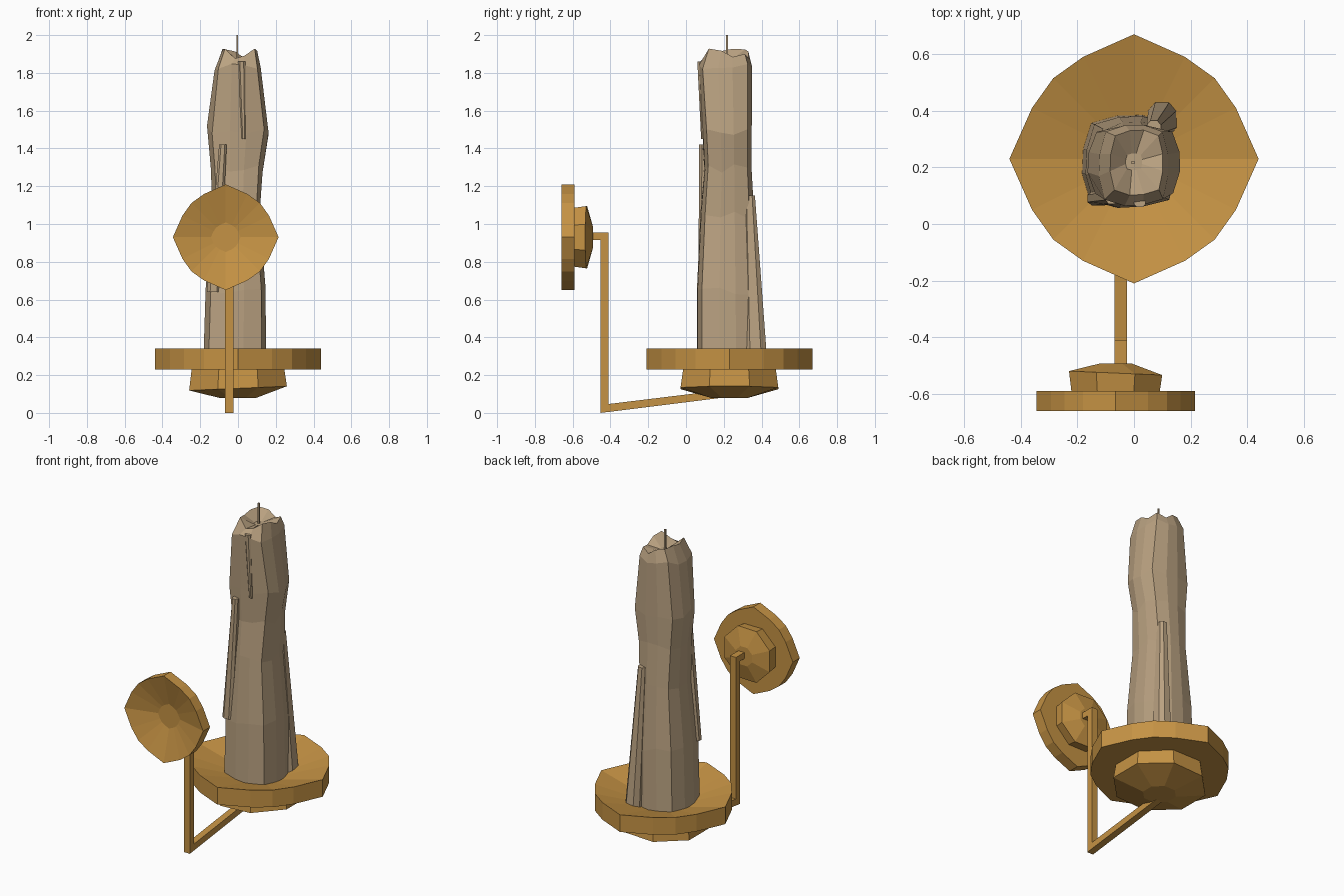
import bpy, bmesh, math, random
from mathutils import Vector, Matrix

if "Cube" in bpy.data.objects:
    bpy.data.objects.remove(bpy.data.objects["Cube"])

random.seed(4)


def material(name, rgb):
    m = bpy.data.materials.new(name)
    m.diffuse_color = (*rgb, 1)
    m.use_nodes = True
    m.node_tree.nodes["Principled BSDF"].inputs["Base Color"].default_value = m.diffuse_color
    return m


brass = material("brass", (0.56, 0.29, 0.058))
wax = material("wax", (0.49, 0.36, 0.22))


def make_object(name, bm, mat):
    bmesh.ops.recalc_face_normals(bm, faces=bm.faces)
    me = bpy.data.meshes.new(name)
    bm.to_mesh(me)
    bm.free()
    me.materials.append(mat)
    ob = bpy.data.objects.new(name, me)
    bpy.context.collection.objects.link(ob)
    return ob


def loft(bm, rings):
    """Join rings of equal point count and cap both ends."""
    loops = [[bm.verts.new(p) for p in r] for r in rings]
    n = len(loops[0])
    for a, b in zip(loops, loops[1:]):
        for i in range(n):
            j = (i + 1) % n
            bm.faces.new((a[i], a[j], b[j], b[i]))
    for lp in (loops[0], loops[-1]):
        c = bm.verts.new(sum((v.co for v in lp), Vector()) / n)
        for i in range(n):
            bm.faces.new((lp[i], lp[(i + 1) % n], c))


def dish(name, matrix):
    """Hollow dish with a stepped, blunt boss underneath; rim top at z = 0."""
    bm = bmesh.new()
    quarter = [(0.44, 0), (0.36, 0.18), (0.285, 0.285), (0.18, 0.36)]
    rim = []
    for k in range(4):
        rot = Matrix.Rotation(k * math.pi / 2, 3, 'Z')
        rim += [rot @ Vector((x, y, 0)) for x, y in quarter]

    def ring(s, z):
        return [Vector((p.x * s, p.y * s, z)) for p in rim]
    loft(bm, [ring(0.28, -0.085), ring(1, 0), ring(1, -0.11), ring(0.5, -0.11)])

    def boss(r, z, dz=0.0):
        return [Vector((r * math.cos(a), r * math.sin(a), z + dz * math.cos(a)))
                for a in (math.tau * (i + 0.5) / 8 for i in range(8))]
    loft(bm, [boss(0.265, -0.105), boss(0.28, -0.21, 0.012), boss(0.1, -0.262)])
    bmesh.ops.transform(bm, matrix=matrix, verts=bm.verts)
    return make_object(name, bm, brass)


dish("drip_dish", Matrix.Translation((0, 0.23, 0.34)))
dish("wall_reflector", Matrix.Translation((-0.065, -0.66, 0.93))
     @ Matrix.Rotation(math.pi / 2, 4, 'X') @ Matrix.Scale(0.636, 4))

# square bent bracket: reflector, down the post, out to the dish
bm = bmesh.new()
outer = [(-0.52, 0.955), (-0.41, 0.955), (-0.41, 0.047), (0.23, 0.125)]
inner = [(-0.52, 0.915), (-0.452, 0.915), (-0.452, 0.0), (0.23, 0.085)]
rings = []
for o, i in zip(outer, inner):
    rings.append([(-0.068, *o), (-0.025, *o), (-0.025, *i), (-0.068, *i)])
loft(bm, rings)
make_object("bracket_arm", bm, brass)

# candle: rounded square sections (z, xmin, xmax, ymin, ymax)
sections = [
    (0.25, -0.185, 0.155, 0.055, 0.39),
    (0.65, -0.172, 0.152, 0.055, 0.385),
    (1.05, -0.135, 0.118, 0.075, 0.365),
    (1.30, -0.145, 0.135, 0.095, 0.35),
    (1.50, -0.165, 0.168, 0.085, 0.352),
    (1.84, -0.125, 0.125, 0.062, 0.355),
    (1.90, -0.085, 0.105, 0.10, 0.335),
    (1.87, -0.03, 0.03, 0.19, 0.25),
]
N = 12
col = [random.uniform(0.95, 1.0) for _ in range(N)]
rings = []
for z, x0, x1, y0, y1 in sections:
    r = []
    for i in range(N):
        a = math.tau * (i + 0.5) / N
        c, s = math.cos(a), math.sin(a)
        k = col[i] / (abs(c) ** 4 + abs(s) ** 4) ** 0.25
        dz = random.uniform(-0.025, 0.03) if z > 1.89 else (
            random.uniform(-0.03, 0.02) if 0.3 < z < 1.85 else 0)
        r.append(Vector(((x0 + x1) / 2 + c * k * (x1 - x0) / 2,
                         (y0 + y1) / 2 + s * k * (y1 - y0) / 2, z + dz)))
    rings.append(r)
bm = bmesh.new()
loft(bm, rings)
make_object("candle", bm, wax)

# wax runs: (x, y, width, depth) at the foot, then at the top
runs = [
    ("back_wax_run", (0.10, 0.37, 0.10, 0.12, 0.27), (0.07, 0.335, 0.05, 0.06, 1.15)),
    ("front_wax_run", (-0.13, 0.09, 0.07, 0.05, 0.64), (-0.08, 0.10, 0.04, 0.06, 1.42)),
    ("upper_wax_run", (0.03, 0.09, 0.02, 0.02, 1.45), (0.02, 0.08, 0.04, 0.04, 1.86)),
]
for name, foot, head in runs:
    bm = bmesh.new()
    rs = []
    for x, y, w, d, z in (foot, head):
        rs.append([Vector((x + px * w / 2, y + py * d / 2, z)) for px, py in
                   ((-1, -0.5), (-0.5, -1), (0.5, -1), (1, -0.5),
                    (1, 0.5), (0.5, 1), (-0.5, 1), (-1, 0.5))])
    loft(bm, rs)
    make_object(name, bm, wax)

# wick
bm = bmesh.new()
w = 0.005
loft(bm, [[Vector((-0.004 + sx * w, 0.217 + sy * w, z))
           for sx, sy in ((-1, -1), (1, -1), (1, 1), (-1, 1))] for z in (1.84, 2.0)])
make_object("wick", bm, wax)
